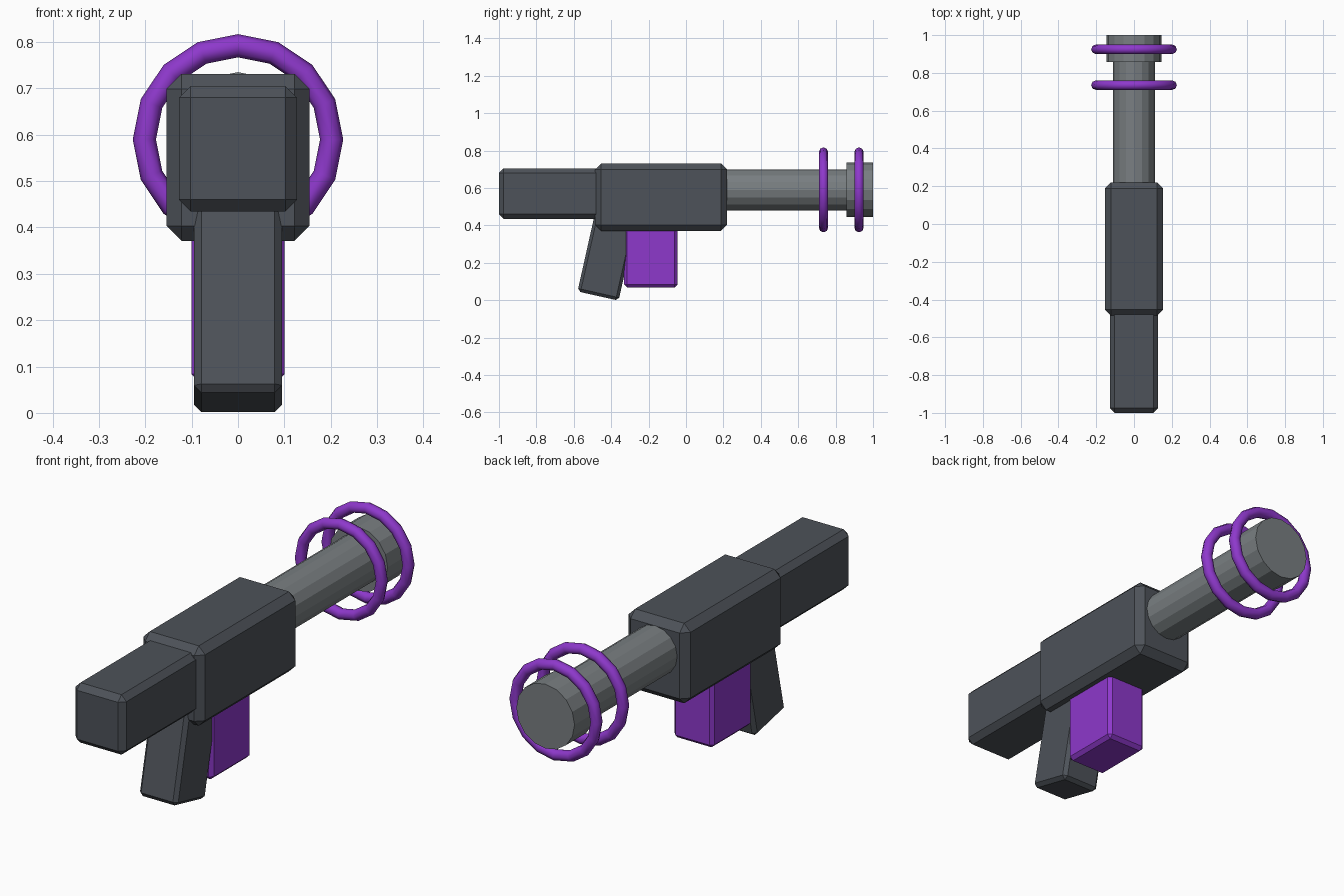
import bpy
from math import radians, pi

if "Cube" in bpy.data.objects:
    bpy.data.objects.remove(bpy.data.objects["Cube"])


def material(name, colour):
    m = bpy.data.materials.new(name)
    m.diffuse_color = (*colour, 1)
    m.use_nodes = True
    m.node_tree.nodes["Principled BSDF"].inputs["Base Color"].default_value = m.diffuse_color
    return m


dark = material("dark_grey", (0.075, 0.085, 0.1))
metal = material("metal_grey", (0.19, 0.21, 0.22))
purple = material("purple", (0.27, 0.04, 0.6))
AXIS_Z = 0.59


def box(name, centre, size, bevel, mat, tilt=0):
    bpy.ops.mesh.primitive_cube_add(size=1)
    o = bpy.context.object
    o.name = name
    o.scale = size
    bpy.ops.object.transform_apply(location=False, rotation=False, scale=True)
    o.location = centre
    o.rotation_euler.x = tilt
    b = o.modifiers.new("chamfer", 'BEVEL')
    b.width = bevel
    b.segments = 1
    o.data.materials.append(mat)
    return o


def tube(name, radius, y0, y1):
    bpy.ops.mesh.primitive_cylinder_add(
        vertices=16, radius=radius, depth=y1 - y0,
        location=(0, (y0 + y1) / 2, AXIS_Z), rotation=(pi / 2, 0, 0))
    o = bpy.context.object
    o.name = name
    o.data.materials.append(metal)


def ring(name, y):
    bpy.ops.mesh.primitive_torus_add(
        major_radius=0.202, minor_radius=0.025, major_segments=16,
        minor_segments=8, location=(0, y, AXIS_Z), rotation=(pi / 2, 0, 0))
    o = bpy.context.object
    o.name = name
    o.data.materials.append(purple)
    bpy.ops.object.shade_smooth()


# Chamfered body, stock, grip and magazine
box("body", (0, -0.133, 0.551), (0.308, 0.705, 0.36), 0.032, dark)
box("stock", (0, -0.7, 0.57), (0.254, 0.6, 0.27), 0.025, dark)
box("grip", (0, -0.42, 0.247), (0.19, 0.225, 0.46), 0.016, dark, radians(-12.6))
box("magazine", (0, -0.188, 0.24), (0.2, 0.285, 0.345), 0.016, purple)

# Barrel and muzzle
tube("barrel", 0.11, 0.15, 0.9)
tube("muzzle", 0.145, 0.857, 1.0)

# Floating rings around the barrel
ring("rear_ring", 0.735)
ring("front_ring", 0.925)
